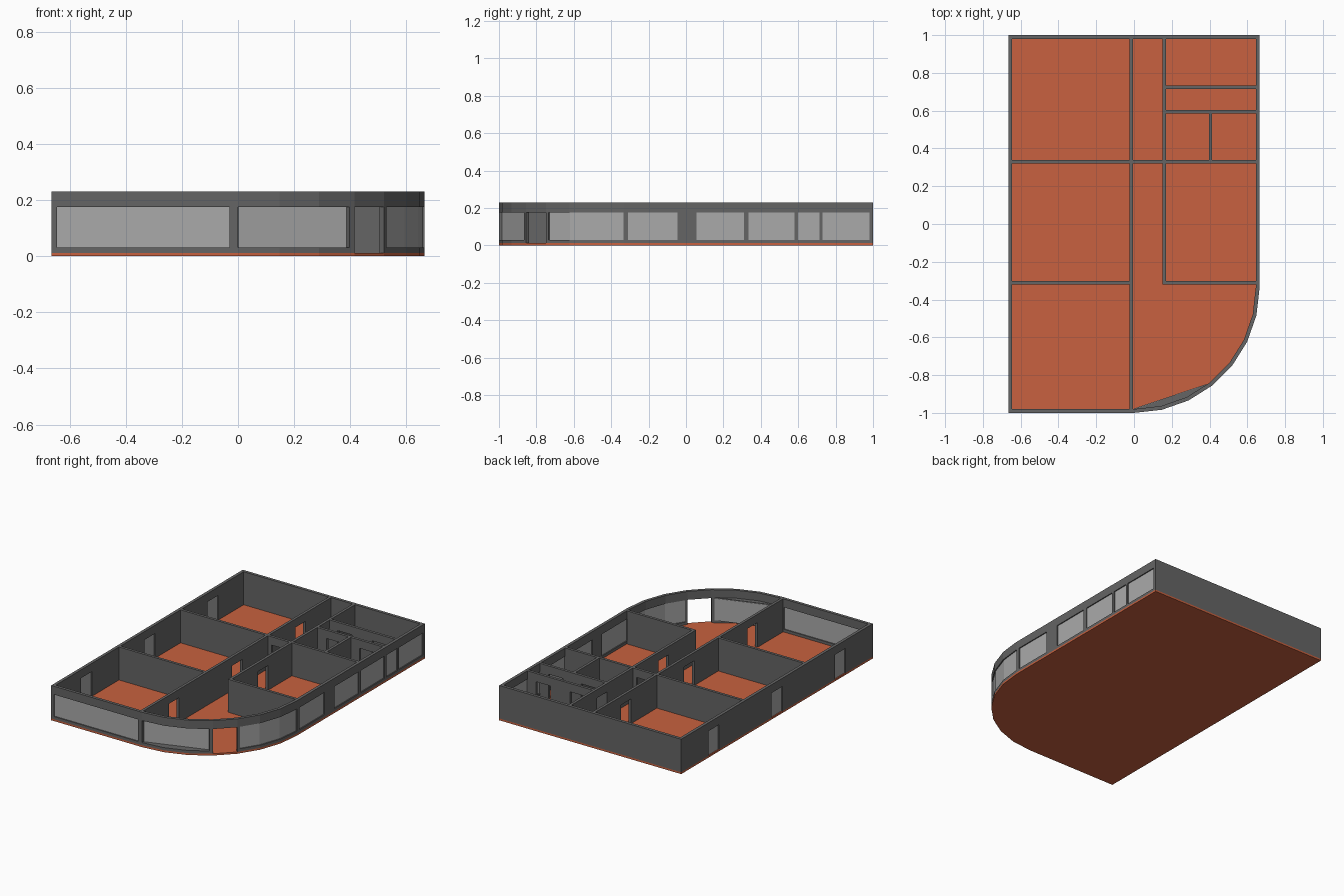
import bpy, bmesh, math
from mathutils import Vector

if "Cube" in bpy.data.objects:
    bpy.data.objects.remove(bpy.data.objects["Cube"])

W, R, CY = 0.665, 0.665, -0.335          # half width, corner radius, corner centre
ZS = [0.012, 0.03, 0.175, 0.23]          # base, sill, head, top of walls


def material(name, rgb):
    m = bpy.data.materials.new(name)
    m.diffuse_color = (*rgb, 1)
    m.use_nodes = True
    m.node_tree.nodes["Principled BSDF"].inputs["Base Color"].default_value = m.diffuse_color
    return m


WALL = material("wall_grey", (0.13, 0.13, 0.13))
GLASS = material("glass_grey", (0.40, 0.40, 0.40))
FLOOR = material("floor_orange", (0.58, 0.12, 0.05))


def finish(bm, name, mat):
    bmesh.ops.remove_doubles(bm, verts=bm.verts, dist=1e-5)
    bmesh.ops.recalc_face_normals(bm, faces=bm.faces)
    me = bpy.data.meshes.new(name)
    bm.to_mesh(me)
    bm.free()
    me.materials.append(mat)
    ob = bpy.data.objects.new(name, me)
    bpy.context.collection.objects.link(ob)


def prism(name, pts, z0, z1, mat):
    bm = bmesh.new()
    f = bm.faces.new([bm.verts.new((x, y, z0)) for x, y in pts])
    ext = bmesh.ops.extrude_face_region(bm, geom=[f])["geom"]
    bmesh.ops.translate(bm, vec=(0, 0, z1 - z0),
                        verts=[v for v in ext if isinstance(v, bmesh.types.BMVert)])
    finish(bm, name, mat)


# which of the three height bands an opening removes, and which get filled by a pane
CUT = {None: (), "window": (1,), "bay": (1,), "door": (0, 1), "panel": (0, 1)}
PANE = {"window": (1,), "panel": (0, 1)}


def wall(name, stations, a, b, mat=WALL, closed=False, pane=False):
    """Sweep a wall along (x, y, opening_after) stations, offset a..b to the left."""
    P = [Vector(s[:2]) for s in stations]
    n = len(P)
    segs = n if closed else n - 1

    def offset(i, d):
        def normal(j):
            t = (P[(j + 1) % n] - P[j % n]).normalized()
            return Vector((-t.y, t.x))
        j0, j1 = (i - 1, i) if closed else (max(i - 1, 0), min(i, n - 2))
        n0, n1 = normal(j0), normal(j1)
        return P[i] + (n0 + n1) * d / (1 + n0.dot(n1))

    def solid(i, k):
        if closed:
            i %= n
        if not (0 <= i < segs and 0 <= k < 3):
            return False
        o = stations[i][2]
        return k in PANE.get(o, ()) if pane else k not in CUT[o]

    A = [offset(i, a) for i in range(n)]
    B = [offset(i, b) for i in range(n)]
    bm = bmesh.new()

    def quad(*c):
        bm.faces.new([bm.verts.new((p.x, p.y, z)) for p, z in c])

    for i in range(segs):
        j = (i + 1) % n
        for k in range(3):
            if not solid(i, k):
                continue
            z0, z1 = ZS[k], ZS[k + 1]
            for S in (A, B):
                quad((S[i], z0), (S[j], z0), (S[j], z1), (S[i], z1))
            for z, kk in ((z0, k - 1), (z1, k + 1)):
                if not solid(i, kk):
                    quad((A[i], z), (A[j], z), (B[j], z), (B[i], z))
            for e, ii in ((i, i - 1), (j, i + 1)):
                if not solid(ii, k):
                    quad((A[e], z0), (B[e], z0), (B[e], z1), (A[e], z1))
    finish(bm, name, mat)


def run(axis, c, start, end, openings=(), last=True):
    """Stations for a straight wall; openings are (from, to, kind) along it."""
    s = [(start, None)]
    for u0, u1, kind in openings:
        s += [(u0, kind), (u1, None)]
    if last:
        s.append((end, None))
    return [((u, c, o) if axis == "x" else (c, u, o)) for u, o in s]


def arc(i, r=R):
    t = math.radians(-90 + i * 90 / 7)
    return Vector((r * math.cos(t), CY + r * math.sin(t)))


# floor slab
outline = [(-W, -1)] + [tuple(arc(i)) for i in range(8)] + [(W, 1), (-W, 1)]
prism("floor", outline, 0, ZS[0], FLOOR)

# outer wall, anticlockwise from the front left corner
st = run("x", -1, -W, 0, [(-0.645, -0.03, "window")], last=False)
near, far = arc(2).lerp(arc(3), 0.86), arc(4).lerp(arc(5), 0.12)
for p, o in ((arc(0), "bay"), (arc(1), "bay"), (arc(2), "bay"), (near, None),
             (arc(3), "door"), (arc(4), None), (far, "window"),
             (arc(5), "window"), (arc(6), "window")):
    st.append((p.x, p.y, o))
st += run("y", W, CY, 1, [(-0.31, -0.045, "window"), (0.055, 0.31, "window"),
                          (0.335, 0.58, "window"), (0.6, 0.715, "window"),
                          (0.73, 0.98, "window")])
st += run("y", -W, 1, -1, [(y + 0.055, y - 0.055, "panel") for y in (0.66, 0, -0.66)],
          last=False)
wall("outer_wall", st, 0, 0.02, closed=True)
wall("window_panes", st, 0.007, 0.013, GLASS, closed=True, pane=True)

# flat bay pane across the curve, with its sill and head
c0, c1 = arc(0, R - 0.02), near * 1
c1 += (Vector((0, CY)) - near).normalized() * 0.02
wall("bay_pane", [(*c0, "window"), (*c1, None)], -0.003, 0.003, GLASS, pane=True)
infill = [tuple(c0), tuple(arc(1, R - 0.02)), tuple(arc(2, R - 0.02)), tuple(c1)]
prism("bay_sill", infill, ZS[1] - 0.003, ZS[1], WALL)
prism("bay_head", infill, ZS[2], ZS[2] + 0.003, WALL)


# inner walls: axis, position, start, end, door centres
def doors(*centres):
    return [(c - 0.053, c + 0.053, "door") for c in centres]


INNER = {
    "corridor_wall_left": ("y", -0.015, -0.98, 0.98, (-0.66, 0, 0.66)),
    "corridor_wall_right": ("y", 0.16, -0.32, 0.98, (0.02, 0.66)),
    "cross_wall_back_left": ("x", 0.33, -0.645, -0.023, ()),
    "cross_wall_corridor": ("x", 0.33, -0.007, 0.152, (0.073,)),
    "cross_wall_back_right": ("x", 0.33, 0.168, 0.645, ()),
    "cross_wall_front_left": ("x", -0.312, -0.645, -0.023, ()),
    "cross_wall_front_right": ("x", -0.312, 0.168, 0.645, ()),
    "lobby_wall_back": ("x", 0.725, 0.168, 0.645, (0.28, 0.53)),
    "lobby_wall_front": ("x", 0.595, 0.168, 0.645, (0.29, 0.53)),
    "washroom_divider": ("y", 0.405, 0.338, 0.587, ()),
}
for name, (axis, c, s, e, d) in INNER.items():
    wall(name, run(axis, c, s, e, doors(*d)), -0.009, 0.009)
